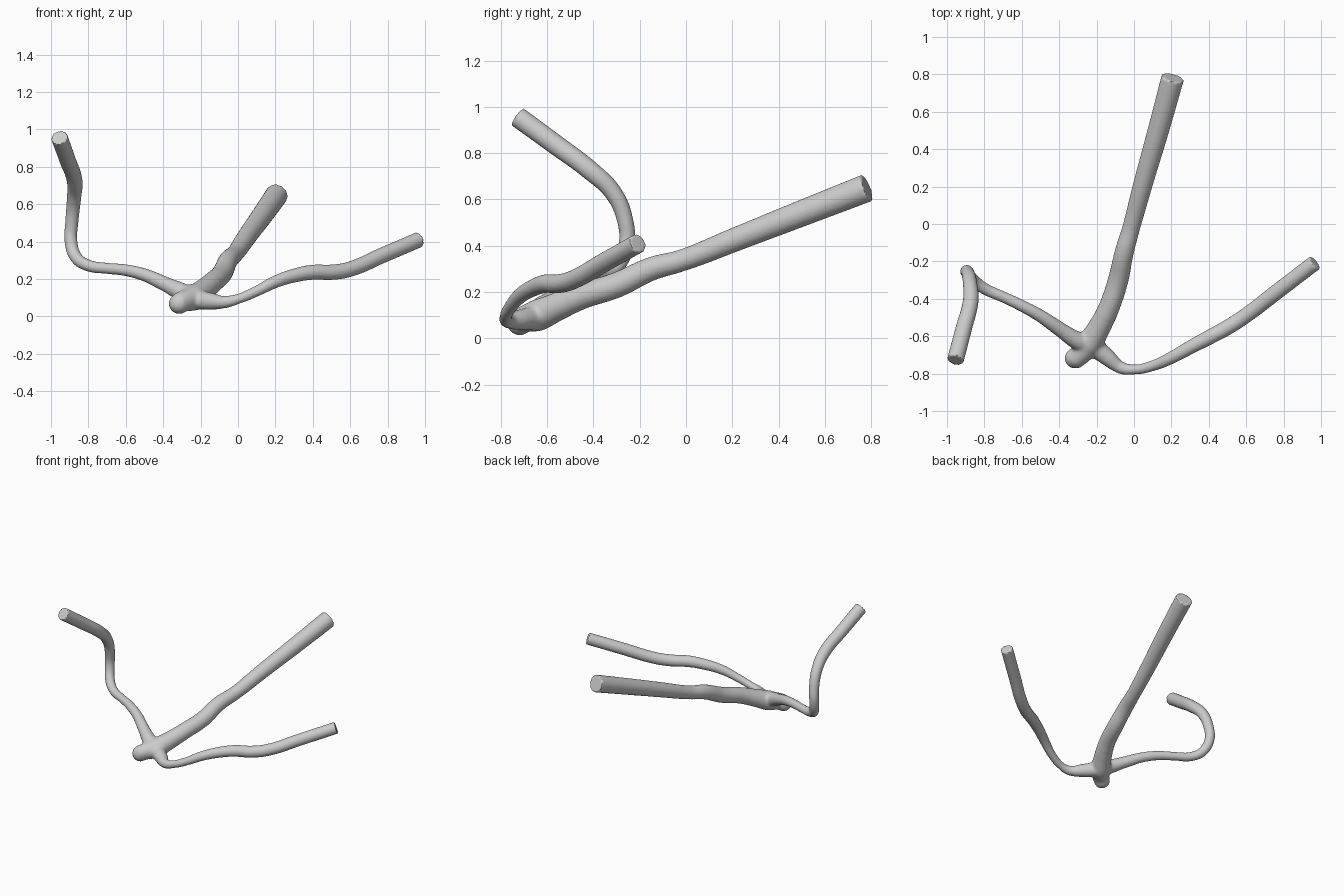
import bpy, bmesh
from mathutils import Vector

if "Cube" in bpy.data.objects:
    bpy.data.objects.remove(bpy.data.objects["Cube"])

# Each path point: x, y, z, radius
TRUNK = [(0.207, 0.782, 0.65, .061), (0.13, 0.50, 0.54, .057), (0.05, 0.22, 0.43, .052),
         (-0.015, -0.02, 0.336, .047), (-0.052, -0.15, 0.30, .051), (-0.085, -0.30, 0.23, .055),
         (-0.135, -0.45, 0.182, .056), (-0.19, -0.56, 0.135, .062), (-0.24, -0.64, 0.10, .070),
         (-0.29, -0.70, 0.083, .058), (-0.325, -0.735, 0.073, .050)]
LEFT = [(-0.955, -0.728, 0.957, .045), (-0.912, -0.565, 0.838, .044), (-0.873, -0.41, 0.722, .042),
        (-0.877, -0.315, 0.63, .038), (-0.888, -0.263, 0.51, .035), (-0.893, -0.258, 0.40, .034),
        (-0.865, -0.295, 0.315, .033), (-0.80, -0.345, 0.272, .031), (-0.70, -0.39, 0.257, .029),
        (-0.60, -0.437, 0.247, .031), (-0.50, -0.492, 0.222, .034), (-0.40, -0.56, 0.178, .039),
        (-0.30, -0.625, 0.13, .05), (-0.23, -0.65, 0.10, .05)]
RIGHT = [(0.967, -0.207, 0.41, .042), (0.78, -0.35, 0.33, .042), (0.59, -0.495, 0.25, .041),
         (0.50, -0.553, 0.236, .041), (0.40, -0.607, 0.236, .040), (0.30, -0.66, 0.218, .037),
         (0.20, -0.715, 0.185, .033), (0.10, -0.758, 0.135, .028), (0.0, -0.778, 0.093, .026),
         (-0.07, -0.768, 0.077, .033), (-0.14, -0.715, 0.08, .046), (-0.22, -0.65, 0.09, .055)]


def tube(name, pts):
    cu = bpy.data.curves.new(name, 'CURVE')
    cu.dimensions = '3D'
    cu.bevel_depth = 1.0
    cu.bevel_resolution = 8
    cu.use_fill_caps = True
    cu.resolution_u = 6
    sp = cu.splines.new('BEZIER')
    sp.bezier_points.add(len(pts) - 1)
    for bp, (x, y, z, r) in zip(sp.bezier_points, pts):
        bp.co = (x, y, z)
        bp.radius = r
        bp.handle_left_type = bp.handle_right_type = 'AUTO'
    ob = bpy.data.objects.new(name, cu)
    bpy.context.collection.objects.link(ob)
    return ob


# Trunk and two side branches, gathered as one mesh
bm = bmesh.new()
dg = bpy.context.evaluated_depsgraph_get()
for name, pts in (("trunk", TRUNK), ("left_branch", LEFT), ("right_branch", RIGHT)):
    ob = tube(name, pts)
    dg.update()
    me = bpy.data.meshes.new_from_object(ob.evaluated_get(dg))
    bm.from_mesh(me)
    bpy.data.objects.remove(ob)
    bpy.data.meshes.remove(me)
bmesh.ops.remove_doubles(bm, verts=bm.verts, dist=0.0001)

# Rounded stub at the foot of the trunk
stub = bmesh.ops.create_uvsphere(bm, u_segments=24, v_segments=16, radius=0.056)
bmesh.ops.translate(bm, verts=stub["verts"], vec=(-0.315, -0.718, 0.068))

mesh = bpy.data.meshes.new("branches")
bm.to_mesh(mesh)
bm.free()
branches = bpy.data.objects.new("branches", mesh)
bpy.context.collection.objects.link(branches)
bpy.context.view_layer.objects.active = branches
branches.select_set(True)

# Fuse the tubes into one skin
rm = branches.modifiers.new("fuse", 'REMESH')
rm.mode = 'VOXEL'
rm.voxel_size = 0.008
bpy.ops.object.modifier_apply(modifier=rm.name)

# Soften only the joint so the cut ends stay crisp
bm = bmesh.new()
bm.from_mesh(branches.data)
joint = Vector((-0.23, -0.65, 0.10))
near = [v for v in bm.verts if (v.co - joint).length < 0.2]
for _ in range(8):
    bmesh.ops.smooth_vert(bm, verts=near, factor=0.5, use_axis_x=True, use_axis_y=True, use_axis_z=True)
bm.to_mesh(branches.data)
bm.free()
bpy.ops.object.shade_smooth_by_angle(angle=0.7)
